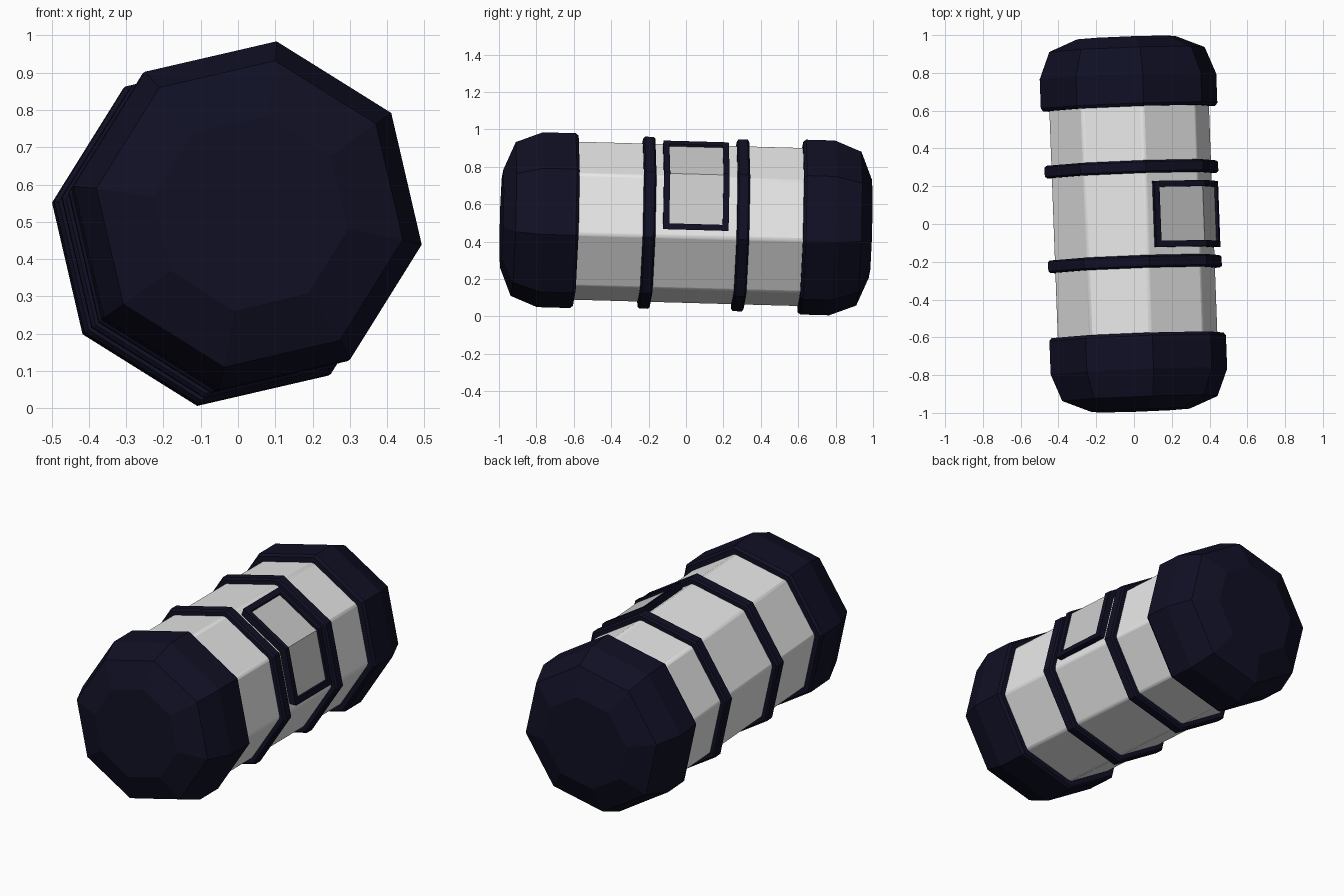
import bpy, bmesh, math
from mathutils import Matrix, Vector

if "Cube" in bpy.data.objects:
    bpy.data.objects.remove(bpy.data.objects["Cube"], do_unlink=True)

SIDES = 8
STEP = 2 * math.pi / SIDES
CORNER = math.radians(35.5)          # corner that the window wraps around
TILT = (Matrix.Translation((-0.003, 0, 0.495))
        @ Matrix.Rotation(0.037, 4, 'Z') @ Matrix.Rotation(-0.028, 4, 'X'))


def material(name, color):
    m = bpy.data.materials.new(name)
    m.use_nodes = True
    m.diffuse_color = color
    bsdf = m.node_tree.nodes["Principled BSDF"]
    bsdf.inputs["Base Color"].default_value = color
    return m


navy = material("dark navy", (0.005, 0.005, 0.018, 1))
light = material("light grey", (0.8, 0.8, 0.8, 1))
grey = material("window grey", (0.6, 0.6, 0.6, 1))


def finish(name, bm, mat):
    bmesh.ops.recalc_face_normals(bm, faces=bm.faces)
    bm.transform(TILT)
    mesh = bpy.data.meshes.new(name)
    bm.to_mesh(mesh)
    bm.free()
    mesh.materials.append(mat)
    obj = bpy.data.objects.new(name, mesh)
    bpy.context.collection.objects.link(obj)
    return obj


def rim(angle):
    return Vector((math.cos(angle), 0, math.sin(angle)))


def loft(bm, rings):
    """Skin closed rings of points and cap both ends."""
    loops = [[bm.verts.new(p) for p in ring] for ring in rings]
    n = len(loops[0])
    for a, b in zip(loops, loops[1:]):
        for i in range(n):
            j = (i + 1) % n
            bm.faces.new((a[i], a[j], b[j], b[i]))
    bm.faces.new(loops[0])
    bm.faces.new(loops[-1])


def octagon(name, profile, mat):
    """Eight-sided solid along y from (radius, y) pairs."""
    bm = bmesh.new()
    loft(bm, [[rim(CORNER + k * STEP) * r + Vector((0, y, 0))
               for k in range(SIDES)] for r, y in profile])
    return finish(name, bm, mat)


def wrap_point(s):
    """Point on the unit octagon, s faces away from the window corner."""
    end = rim(CORNER + math.copysign(STEP, s))
    return rim(CORNER).lerp(end, abs(s))


def wrapped_slab(bm, stops, y0, y1, r_out, r_in=0.42):
    """Slab that follows the octagon through the given stops."""
    rings = []
    for s in stops:
        p = wrap_point(s)
        rings.append([p * r + Vector((0, y, 0)) for r, y in
                      ((r_in, y0), (r_out, y0), (r_out, y1), (r_in, y1))])
    loft(bm, rings)


# Main tube, with softly rounded long edges
body = octagon("body", [(0.431, -0.7), (0.431, 0.7)], light)
bevel = body.modifiers.new("soft edges", 'BEVEL')
bevel.width = 0.012
bevel.segments = 2
bpy.context.view_layer.objects.active = body
body.select_set(True)
bpy.ops.object.shade_smooth_by_angle(angle=math.radians(30))
body.select_set(False)

# End caps
for name, side, inner in (("front_cap", -1, 0.59), ("back_cap", 1, 0.612)):
    octagon(name, [(0.462, side * inner), (0.474, side * (inner + 0.015)),
                   (0.474, side * 0.782), (0.417, side * 0.925),
                   (0.265, side * 0.987)], navy)

# Bands round the tube
for name, y in (("front_band", -0.212), ("back_band", 0.29)):
    octagon(name, [(0.455, y - 0.033), (0.466, y - 0.024),
                   (0.466, y + 0.024), (0.455, y + 0.033)], navy)

# Window frame and pane, bent over one corner of the tube
MID, OUT, IN = 0.037, 0.175, 0.143
S_OUT, S_IN = 0.87, 0.78
bm = bmesh.new()
for side in (-1, 1):
    ya, yb = sorted((MID + side * OUT, MID + side * IN))
    wrapped_slab(bm, (-S_OUT, 0, S_OUT), ya, yb, 0.473)
    wrapped_slab(bm, (side * S_IN, side * S_OUT), MID - IN, MID + IN, 0.473)
finish("window_frame", bm, navy)

bm = bmesh.new()
wrapped_slab(bm, (-S_IN, 0, S_IN), MID - IN, MID + IN, 0.459)
finish("window_pane", bm, grey)
